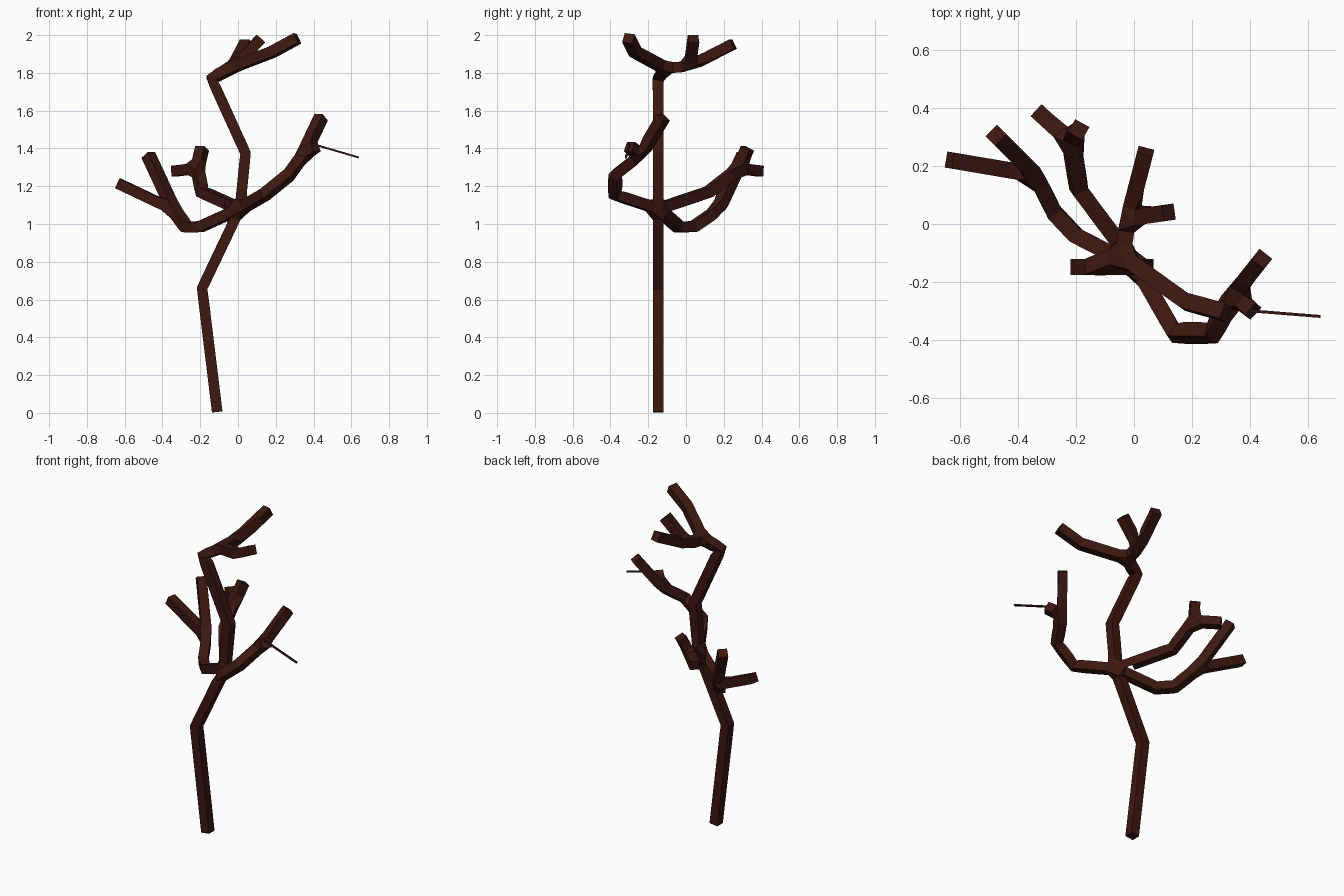
import bpy

if "Cube" in bpy.data.objects:
    bpy.data.objects.remove(bpy.data.objects["Cube"])

# Branch skeleton: each path starts from an existing joint or a new point
paths = [
    # trunk
    [(-.11, -.148, .005), (-.19, -.148, .66), (.01, -.148, 1.08), (.04, -.148, 1.375),
     (-.14, -.148, 1.77), (-.04, -.11, 1.825)],
    # crown limbs
    [(-.04, -.11, 1.825), (.18, -.268, 1.91), (.315, -.305, 1.983)],
    [(-.04, -.11, 1.825), (-.02, .02, 1.835), (.04, .25, 1.953)],
    [(-.02, .02, 1.835), (.12, .04, 1.98)],
    # low left limb
    [(.01, -.148, 1.08), (-.2, -.04, .985), (-.275, .04, .985), (-.34, .17, 1.075),
     (-.475, .305, 1.365)],
    [(-.34, .17, 1.075), (-.635, .22, 1.215)],
    # back limb
    [(.01, -.148, 1.08), (-.19, .12, 1.17), (-.215, .28, 1.295), (-.335, .39, 1.28)],
    [(-.215, .28, 1.295), (-.19, .325, 1.4)],
    # right limb
    [(.01, -.148, 1.08), (.14, -.375, 1.155), (.27, -.375, 1.26), (.345, -.24, 1.365),
     (.44, -.12, 1.565)],
    [(.345, -.24, 1.365), (.41, -.3, 1.41)],
]


def skin_tree(name, paths, radius, mat):
    index, verts, edges = {}, [], []
    for path in paths:
        for p in path:
            if p not in index:
                index[p] = len(verts)
                verts.append(p)
        edges += [(index[a], index[b]) for a, b in zip(path, path[1:])]
    me = bpy.data.meshes.new(name)
    me.from_pydata(verts, edges, [])
    ob = bpy.data.objects.new(name, me)
    bpy.context.collection.objects.link(ob)
    me.materials.append(mat)
    bpy.context.view_layer.objects.active = ob
    ob.modifiers.new("Skin", 'SKIN').use_smooth_shade = False
    if not me.skin_vertices:
        with bpy.context.temp_override(object=ob, active_object=ob):
            bpy.ops.mesh.customdata_skin_add()
    for i, s in enumerate(me.skin_vertices[0].data):
        s.radius = (radius, radius)
        s.use_root = i == 0
    return ob


bark = bpy.data.materials.new("bark")
bark.diffuse_color = (.045, .009, .005, 1)
bark.use_nodes = True
bark.node_tree.nodes["Principled BSDF"].inputs["Base Color"].default_value = bark.diffuse_color

skin_tree("trunk_and_branches", paths, .028, bark)
# Thin twig at the right
skin_tree("twig", [[(.39, -.298, 1.425), (.64, -.318, 1.352)]], .005, bark)
